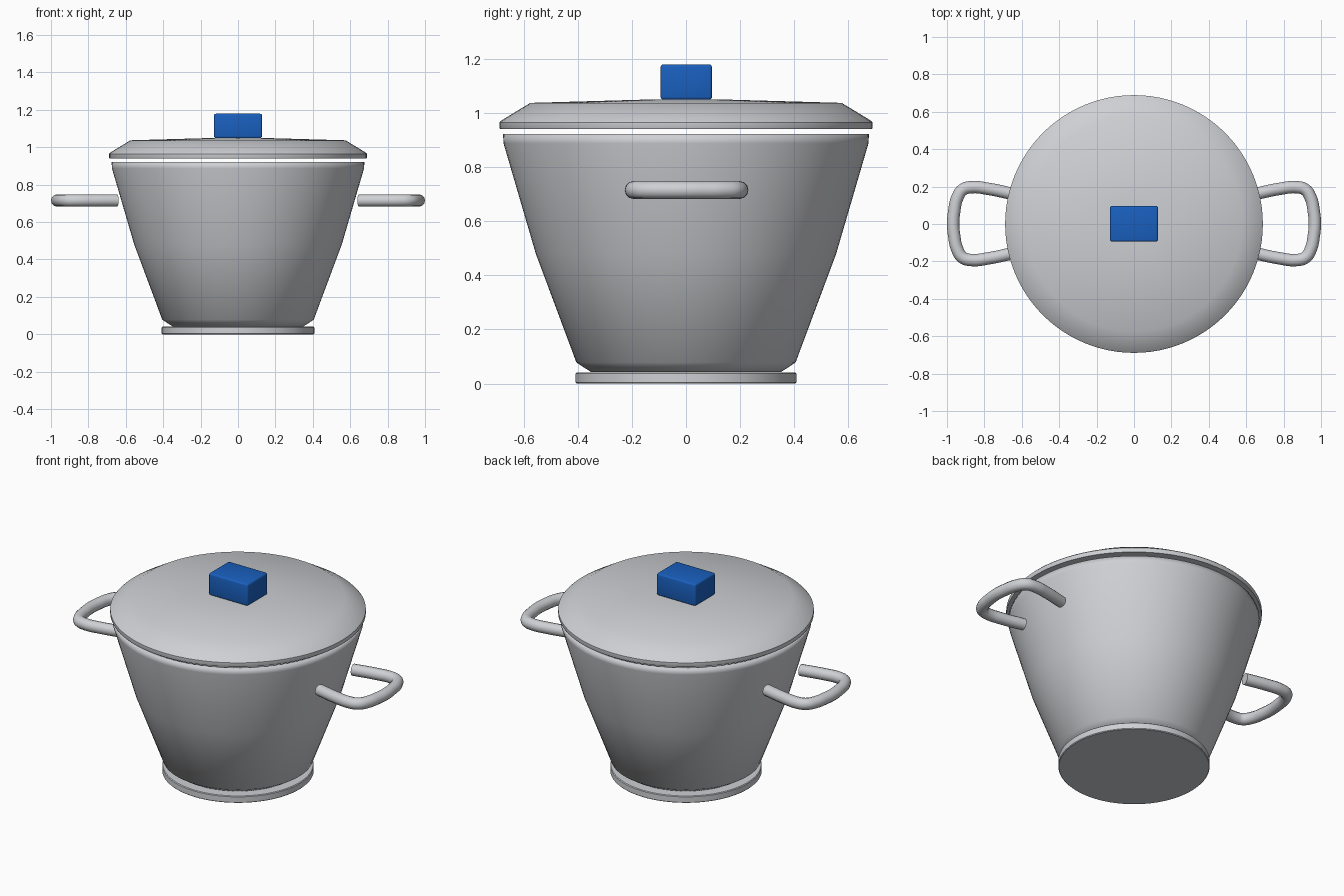
import bpy, bmesh, math

if "Cube" in bpy.data.objects:
    bpy.data.objects.remove(bpy.data.objects["Cube"])


def material(name, rgb):
    m = bpy.data.materials.new(name)
    m.diffuse_color = (*rgb, 1)
    m.use_nodes = True
    m.node_tree.nodes["Principled BSDF"].inputs["Base Color"].default_value = m.diffuse_color
    return m


STEEL = material("steel grey", (0.62, 0.63, 0.655))
BLUE = material("knob blue", (0.010, 0.117, 0.52))


def finish(obj, mat, angle=40):
    obj.data.materials.clear()
    obj.data.materials.append(mat)
    bpy.ops.object.select_all(action='DESELECT')
    obj.select_set(True)
    bpy.context.view_layer.objects.active = obj
    bpy.ops.object.shade_smooth_by_angle(angle=math.radians(angle))


def lathe(name, profile, mat, angle=40, steps=96):
    """Spin a (radius, z) outline round the z axis; zero radii close the ends."""
    bm = bmesh.new()
    verts = [bm.verts.new((r, 0, z)) for r, z in profile]
    edges = [bm.edges.new(p) for p in zip(verts, verts[1:])]
    bmesh.ops.spin(bm, geom=verts + edges, cent=(0, 0, 0), axis=(0, 0, 1),
                   angle=2 * math.pi, steps=steps, use_duplicate=False)
    bmesh.ops.remove_doubles(bm, verts=bm.verts, dist=1e-4)
    bmesh.ops.recalc_face_normals(bm, faces=bm.faces)
    me = bpy.data.meshes.new(name)
    bm.to_mesh(me)
    bm.free()
    obj = bpy.data.objects.new(name, me)
    bpy.context.collection.objects.link(obj)
    finish(obj, mat, angle)
    return obj


# Base plate
lathe("base_plate", [(0, 0), (0.404, 0), (0.408, 0.004), (0.408, 0.037),
                     (0.404, 0.041), (0, 0.041)], STEEL)

# Hollow tapered pot with a softly shaded rim
lathe("pot_body", [(0, 0.042), (0.35, 0.042), (0.405, 0.078), (0.555, 0.48),
                   (0.674, 0.887), (0.676, 0.922), (0.655, 0.922),
                   (0.65, 0.885), (0.533, 0.48), (0.385, 0.09), (0, 0.07)],
      STEEL, angle=100)

# Lid floating just above the rim
lathe("lid", [(0, 0.940), (0.687, 0.940), (0.689, 0.944), (0.689, 0.965),
              (0.682, 0.972), (0.575, 1.037), (0.12, 1.050),
              (0, 1.051)], STEEL)

# Knob block
bpy.ops.mesh.primitive_cube_add(size=1, location=(0, 0.001, 1.114))
knob = bpy.context.object
knob.name = "knob"
knob.scale = (0.257, 0.19, 0.13)
bpy.ops.object.transform_apply(location=False, rotation=False, scale=True)
bev = knob.modifiers.new("soft edges", 'BEVEL')
bev.width, bev.segments = 0.01, 3
bpy.ops.object.modifier_apply(modifier=bev.name)
finish(knob, BLUE)


# Side handles: round tubes bent into a loop
def handle(name, side):
    half = [(0.645, 0.158), (0.78, 0.186), (0.865, 0.195), (0.915, 0.182),
            (0.944, 0.14), (0.962, 0.06), (0.967, 0)]
    path = half + [(x, -y) for x, y in reversed(half[:-1])]
    cu = bpy.data.curves.new(name, 'CURVE')
    cu.dimensions = '3D'
    cu.bevel_depth, cu.bevel_resolution = 0.033, 4
    cu.use_fill_caps = True
    cu.resolution_u = 6
    sp = cu.splines.new('BEZIER')
    sp.bezier_points.add(len(path) - 1)
    for bp, (x, y) in zip(sp.bezier_points, path):
        bp.co = (side * x, y + 0.002, 0.715)
        bp.handle_left_type = bp.handle_right_type = 'AUTO'
    obj = bpy.data.objects.new(name, cu)
    bpy.context.collection.objects.link(obj)
    bpy.ops.object.select_all(action='DESELECT')
    obj.select_set(True)
    bpy.context.view_layer.objects.active = obj
    bpy.ops.object.convert(target='MESH')
    finish(bpy.context.object, STEEL)


handle("right_handle", 1)
handle("left_handle", -1)
